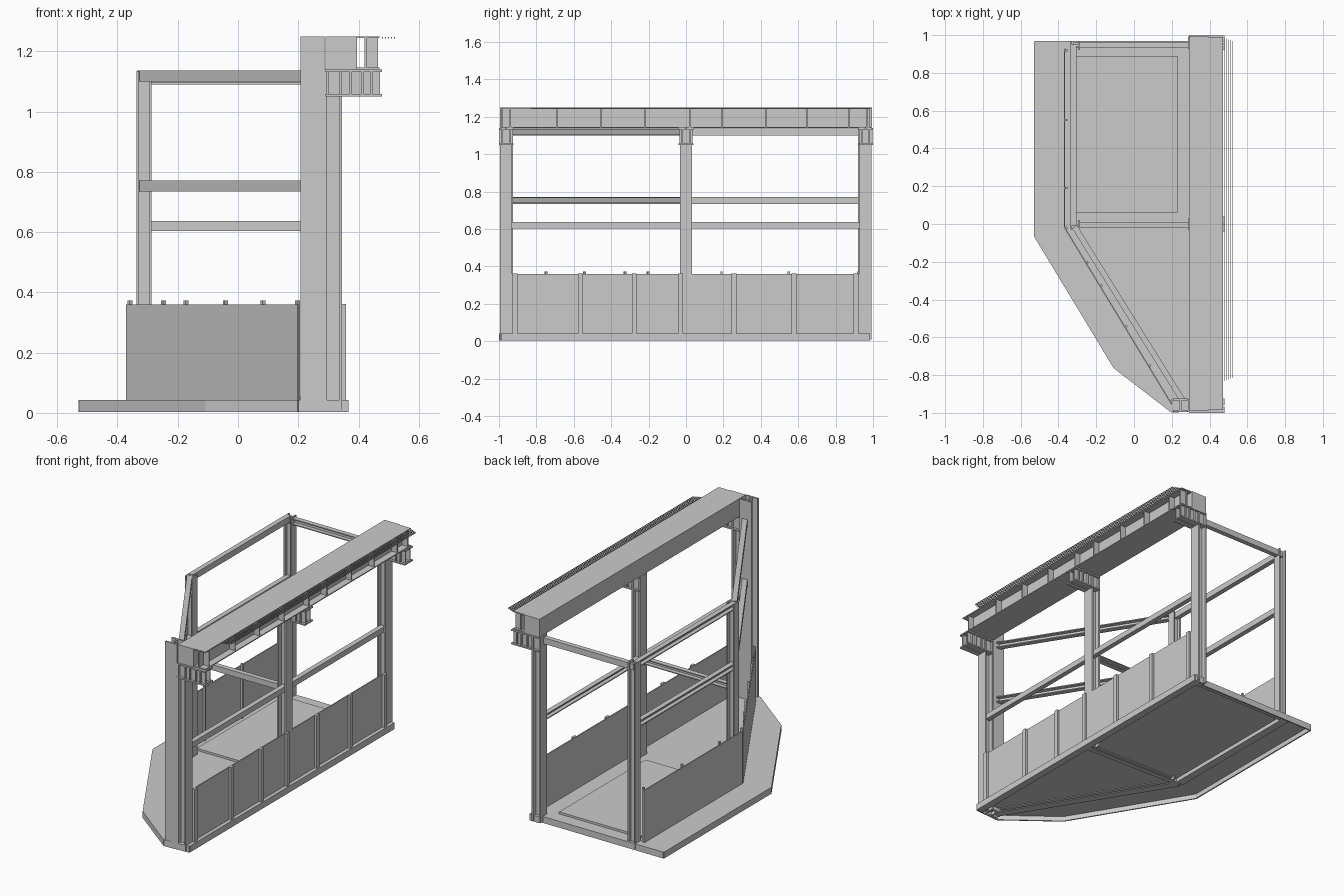
import bpy, bmesh, math
from mathutils import Vector

if "Cube" in bpy.data.objects:
    bpy.data.objects.remove(bpy.data.objects["Cube"])


def box(name, x0, x1, y0, y1, z0, z1):
    bpy.ops.mesh.primitive_cube_add(size=1, location=((x0+x1)/2, (y0+y1)/2, (z0+z1)/2))
    o = bpy.context.object
    o.name = name
    o.scale = (x1-x0, y1-y0, z1-z0)
    return o


def bar(name, a, b, w, z0, z1):
    """Upright-sided bar between two plan points."""
    a, b = Vector(a), Vector(b)
    d, m = b - a, (a + b) / 2
    bpy.ops.mesh.primitive_cube_add(size=1, location=(m.x, m.y, (z0+z1)/2))
    o = bpy.context.object
    o.name = name
    o.scale = (d.length, w, z1-z0)
    o.rotation_euler.z = math.atan2(d.y, d.x)
    return o


def prism(name, pts, z0, z1):
    bm = bmesh.new()
    f = bm.faces.new([bm.verts.new((x, y, z0)) for x, y in pts])
    g = bmesh.ops.extrude_face_region(bm, geom=[f])
    bmesh.ops.translate(bm, vec=(0, 0, z1-z0), verts=[v for v in g['geom'] if isinstance(v, bmesh.types.BMVert)])
    bmesh.ops.recalc_face_normals(bm, faces=bm.faces)
    me = bpy.data.meshes.new(name)
    bm.to_mesh(me)
    bm.free()
    o = bpy.data.objects.new(name, me)
    bpy.context.collection.objects.link(o)
    return o


def h_column(name, x0, x1, y0, y1, z0, z1, t=0.01, flange='x'):
    """H-section column, flanges facing along the given axis."""
    if flange == 'x':
        p = [(x0, y0), (x0+t, y0), (x0+t, (y0+y1-t)/2), (x1-t, (y0+y1-t)/2), (x1-t, y0), (x1, y0)]
        p += [(x, y0+y1-y) for x, y in reversed(p)]
    else:
        p = [(x0, y0), (x0, y0+t), ((x0+x1-t)/2, y0+t), ((x0+x1-t)/2, y1-t), (x0, y1-t), (x0, y1)]
        p += [(x0+x1-x, y) for x, y in reversed(p)]
    return prism(name, p, z0, z1)


def rail(name, a, b, z0, z1, w=0.03, t=0.006):
    """Channel rail: a web with two ledges."""
    a, b = Vector(a), Vector(b)
    d = (b - a).normalized()
    n = Vector((-d.y, d.x)) * (w/2 - t/2)
    bar(name + "_web", a - n, b - n, t, z0, z1)
    bar(name + "_top", a, b, w, z1-t, z1)
    bar(name + "_bottom", a, b, w, z0, z0+t)


# Floor deck: thin plate with a hanging skirt
deck = [(-0.525, 0.965), (-0.525, -0.065), (-0.105, -0.76), (0.2, -0.995), (0.362, -0.985), (0.362, 0.98), (0.3, 0.98), (0.3, 0.965)]
prism("floor_plate", deck, 0.032, 0.042)
for i, p in enumerate(deck):
    q = deck[(i+1) % len(deck)]
    bar("floor_skirt", p, q, 0.008, 0.003, 0.042)
box("floor_mat", -0.32, 0.23, 0.06, 0.89, 0.042, 0.055)

# Beams under the floor
rail("underfloor_cross_beam", (-0.34, -0.01), (0.33, -0.03), 0.008, 0.034)
rail("underfloor_side_beam", (-0.345, 0.0), (-0.345, 0.955), 0.008, 0.034, 0.05)
rail("underfloor_diagonal_beam", (-0.345, -0.01), (0.24, -0.96), 0.008, 0.034, 0.05)
rail("underfloor_back_beam", (-0.34, 0.95), (0.33, 0.95), 0.008, 0.034)
box("underfloor_right_beam", 0.32, 0.362, -0.98, 0.98, 0.004, 0.014)

# Main columns with twin brackets
for label, y in (("front", -0.962), ("middle", 0.0), ("back", 0.96)):
    h_column(label + "_column", 0.285, 0.345, y-0.033, y+0.033, 0.01, 1.14)
    for s in (-1, 1):
        c = y + s*0.021
        box(label + "_bracket_web", 0.30, 0.472, c-0.004, c+0.004, 1.05, 1.14)
        for z in (1.05, 1.132):
            box(label + "_bracket_flange", 0.29, 0.478, c-0.018, c+0.018, z, z+0.008)
    for x in (0.37, 0.41, 0.44):
        box(label + "_bracket_rib", x, x+0.006, y-0.036, y+0.036, 1.055, 1.135)
h_column("front_tall_column", 0.207, 0.287, -0.995, -0.925, 0.01, 1.25, flange='y')

# Top beam: box girder and outer ribbed channel
box("top_girder", 0.29, 0.395, -0.99, 0.995, 1.14, 1.25)
box("top_channel_web", 0.42, 0.428, -0.985, 0.985, 1.14, 1.25)
box("top_channel_cover", 0.39, 0.47, -0.985, 0.99, 1.244, 1.25)
box("top_channel_foot", 0.39, 0.47, -0.985, 0.99, 1.14, 1.146)
for y in (-0.94, -0.69, -0.455, -0.22, 0.02, 0.19, 0.43, 0.645, 0.87, 0.97):
    box("top_channel_rib", 0.425, 0.465, y-0.004, y+0.004, 1.143, 1.247)

# Fine strips along the outer top edge
for i in range(5):
    x = 0.478 + i*0.01
    box("edge_strip", x, x+0.003, -0.83+i*0.004, 0.985-i*0.004, 1.243, 1.247)

# Slender posts of the guard rail
for label, y in (("left_middle", -0.005), ("left_back", 0.945)):
    h_column(label + "_post", -0.337, -0.287, y-0.025, y+0.025, 0.01, 1.135, 0.008)

# Guard rails
for z in (1.10, 0.735):
    rail("left_rail", (-0.32, 0.0), (-0.32, 0.945), z, z+0.037)
    rail("diagonal_rail", (-0.315, -0.015), (0.255, -0.93), z, z+0.037)
rail("back_top_rail", (0.29, 0.947), (-0.32, 0.947), 1.09, 1.127)
rail("cross_rail", (-0.29, -0.005), (0.29, -0.005), 0.603, 0.637)
rail("right_rail", (0.318, -0.94), (0.318, 0.94), 0.603, 0.637)

# Low panels with upright stiffeners
box("right_panel", 0.338, 0.344, -0.935, 0.935, 0.04, 0.36)
for y in (-0.915, -0.565, -0.277, -0.028, 0.257, 0.577, 0.908):
    box("right_stiffener", 0.343, 0.358, y-0.013, y+0.013, 0.04, 0.362)
box("left_panel", -0.37, -0.364, -0.015, 0.93, 0.04, 0.36)
for y in (0.19, 0.55, 0.92):
    box("left_stiffener", -0.364, -0.352, y-0.006, y+0.006, 0.04, 0.373)
a, b = Vector((-0.37, -0.015)), Vector((0.2, -0.955))
bar("diagonal_panel", a, b, 0.006, 0.04, 0.36)
d = (b - a).normalized()
n = Vector((d.y, -d.x)) * -0.007
for t in (0.01, 0.205, 0.335, 0.565, 0.785, 0.985):
    c = a.lerp(b, t) + n
    bar("diagonal_stiffener", c - d*0.006, c + d*0.006, 0.012, 0.04, 0.373)
